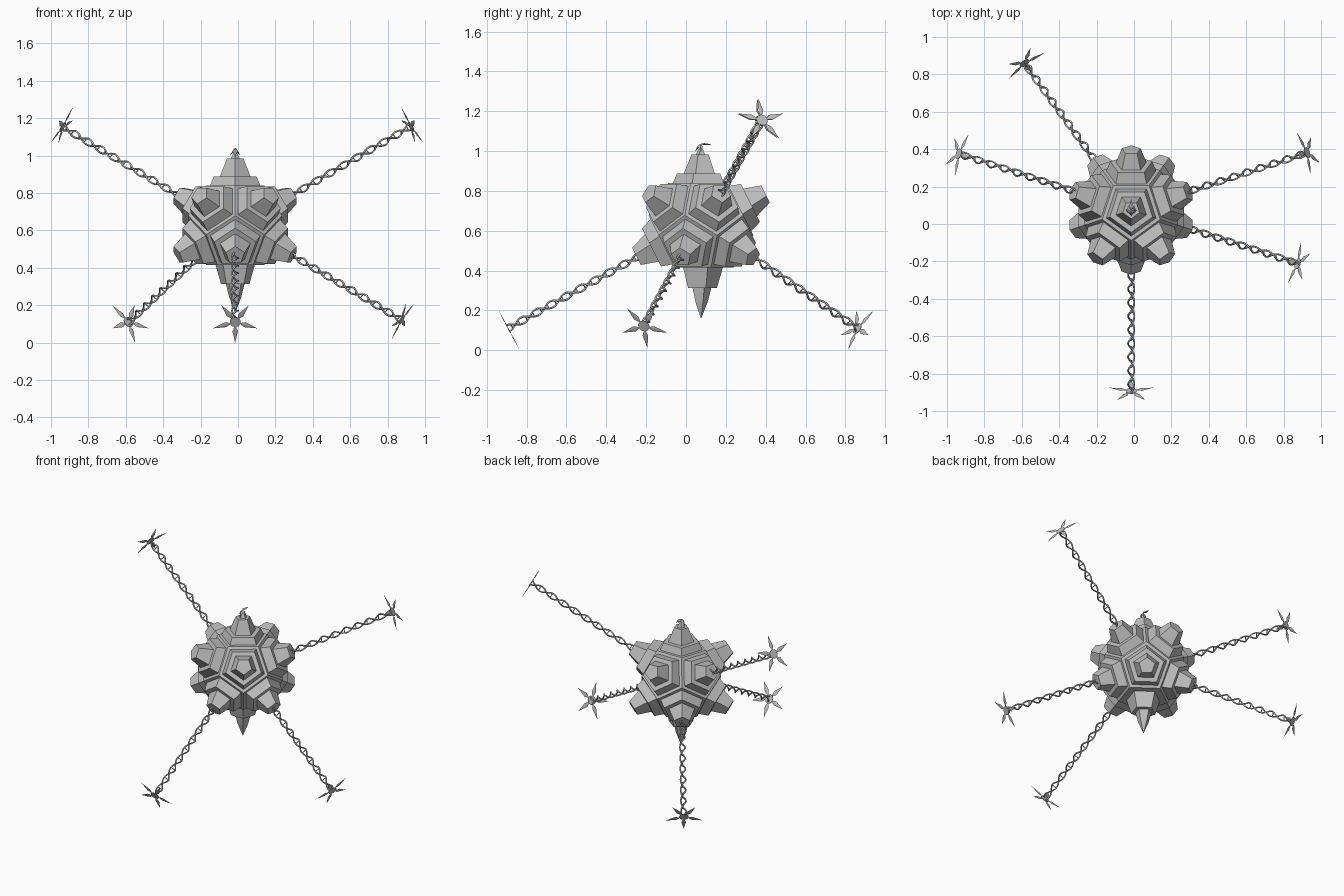
import bpy, bmesh, math
from mathutils import Vector

if "Cube" in bpy.data.objects:
    bpy.data.objects.remove(bpy.data.objects["Cube"])

CENTRE = Vector((-0.015, 0.075, 0.628))
IN_R = 0.213                       # centre to flat face of the core
FACE_R = IN_R / 1.1135 * 0.8507    # corner radius of a core face
TILT = math.atan(0.5)

grey = bpy.data.materials.new("stone grey")
grey.diffuse_color = (0.53, 0.53, 0.53, 1)
grey.use_nodes = True
grey.node_tree.nodes["Principled BSDF"].inputs["Base Color"].default_value = grey.diffuse_color


def frame(az, el):
    """Outward, up and sideways axes for a direction in degrees / radians."""
    a = math.radians(az)
    n = Vector((math.cos(el) * math.cos(a), math.cos(el) * math.sin(a), math.sin(el)))
    u = Vector((-math.sin(el) * math.cos(a), -math.sin(el) * math.sin(a), math.cos(el)))
    return n, u, n.cross(u)


def finish(bm, name):
    bmesh.ops.remove_doubles(bm, verts=bm.verts, dist=0.0008)
    bmesh.ops.recalc_face_normals(bm, faces=bm.faces)
    me = bpy.data.meshes.new(name)
    bm.to_mesh(me)
    bm.free()
    me.materials.append(grey)
    ob = bpy.data.objects.new(name, me)
    bpy.context.collection.objects.link(ob)
    return ob


def loft(bm, n, u, profile):
    """Stepped five-sided stack of (corner radius, distance) rings."""
    w = n.cross(u)
    rings = []
    for r, d in profile:
        if r == 0:
            rings.append([bm.verts.new(CENTRE + n * d)])
            continue
        rings.append([bm.verts.new(CENTRE + n * d + r * (
            u * math.cos(k * math.tau / 5) + w * math.sin(k * math.tau / 5)))
            for k in range(5)])
    for a, b in zip(rings, rings[1:]):
        for k in range(5):
            j = (k + 1) % 5
            bm.faces.new((a[k], a[j], b[0]) if len(b) == 1 else (a[k], a[j], b[j], b[k]))
    if len(rings[-1]) == 5:
        bm.faces.new(rings[-1])


# Twelve-sided core with stepped studs, crown and lower spike in one closed shell
base = [(FACE_R, IN_R), (0.14, IN_R)]
stud = base + [(0.118, 0.272), (0.085, 0.272), (0.053, 0.36)]
crown = base + [(0.12, 0.26), (0.086, 0.26), (0.047, 0.355), (0.026, 0.355), (0.0, 0.405)]
spike = [(FACE_R, IN_R), (0.11, IN_R), (0.08, 0.315), (0.052, 0.315),
         (0.034, 0.385), (0.0, 0.47)]
bm = bmesh.new()
for k in range(5):
    n, u, _ = frame(90 + 72 * k, TILT)
    loft(bm, n, -u, stud)
    n, u, _ = frame(-90 + 72 * k, -TILT)
    loft(bm, n, u, stud)
loft(bm, Vector((0, 0, 1)), Vector((0, -1, 0)), crown)
loft(bm, Vector((0, 0, -1)), Vector((0, 1, 0)), spike)
finish(bm, "studded_core")


def blade(bm, root, along, side, normal, length, width, thick):
    """Thin leaf-shaped blade with a ridge on both sides."""
    mid = root + along * length * 0.33
    a, b = bm.verts.new(root), bm.verts.new(root + along * length)
    ring = [bm.verts.new(mid + v) for v in
            (side * width, normal * thick, -side * width, -normal * thick)]
    for k in range(4):
        p, q = ring[k], ring[(k + 1) % 4]
        bm.faces.new((a, p, q))
        bm.faces.new((b, q, p))


def star(name, hub, n, u):
    """Five blades around a flat hub."""
    w = n.cross(u)
    bm = bmesh.new()
    rim = []
    for k in range(10):
        t = k * math.tau / 10
        rim.append(hub + 0.03 * (u * math.cos(t) + w * math.sin(t)))
    lo = [bm.verts.new(p - n * 0.002) for p in rim]
    hi = [bm.verts.new(p + n * 0.002) for p in rim]
    bm.faces.new(lo)
    bm.faces.new(hi)
    for k in range(10):
        j = (k + 1) % 10
        bm.faces.new((lo[k], lo[j], hi[j], hi[k]))
    for k in range(5):
        t = k * math.tau / 5
        along = u * math.cos(t) + w * math.sin(t)
        blade(bm, hub + along * 0.02, along, n.cross(along), n, 0.105, 0.015, 0.002)
    finish(bm, name)


def helix(name, start, end, u):
    """Two twisted strands joined by short rungs."""
    n = (end - start).normalized()
    u = (u - n * u.dot(n)).normalized()
    w = n.cross(u)
    length = (end - start).length
    turns, steps = 4.5, 72

    def point(t, phase):
        a = t * turns * math.tau + phase
        return start + n * length * t + 0.0165 * (u * math.cos(a) + w * math.sin(a))

    cu = bpy.data.curves.new(name, 'CURVE')
    cu.dimensions = '3D'
    cu.bevel_depth = 0.005
    cu.bevel_resolution = 1
    cu.use_fill_caps = True

    def line(points, radius=1.0):
        sp = cu.splines.new('POLY')
        sp.points.add(len(points) - 1)
        for sp_p, p in zip(sp.points, points):
            sp_p.co = (*p, 1)
            sp_p.radius = radius

    for phase in (0, math.pi):
        line([point(i / steps, phase) for i in range(steps + 1)])
    rungs = 18
    for i in range(rungs):
        t = (i + 0.5) / rungs
        line([point(t, 0), point(t, math.pi)], 0.6)
    cu.materials.append(grey)
    ob = bpy.data.objects.new(name, cu)
    bpy.context.collection.objects.link(ob)
    bpy.ops.object.select_all(action='DESELECT')
    ob.select_set(True)
    bpy.context.view_layer.objects.active = ob
    bpy.ops.object.convert(target='MESH')


# Five twisted arms, two rising and three falling, each ending in a star
arms = [(18, 1, (0.925, 0.382, 1.155)), (162, 1, (-0.937, 0.375, 1.153)),
        (-90, -1, (-0.015, -0.893, 0.11)), (-18, -1, (0.875, -0.212, 0.122)),
        (126, -1, (-0.585, 0.86, 0.11))]
for i, (az, sign, tip) in enumerate(arms):
    root = CENTRE + frame(az, sign * TILT)[0] * 0.35
    hub = Vector(tip)
    d = hub - CENTRE
    n, u, _ = frame(math.degrees(math.atan2(d.y, d.x)),
                    math.atan2(d.z, math.hypot(d.x, d.y)))
    helix("twisted_arm_%d" % (i + 1), root, hub, u)
    star("star_end_%d" % (i + 1), hub, n, u * sign)

# Small blades perched on the crown
bm = bmesh.new()
top = CENTRE + Vector((0, -0.005, 0.408))
for d, length in [((0, 1, -0.05), 0.065), ((0.6, 0.1, -0.8), 0.05),
                  ((-0.6, 0.1, -0.8), 0.05), ((0, -0.5, -0.8), 0.05)]:
    along = Vector(d).normalized()
    side = along.cross(Vector((0, 0, 1))).normalized()
    blade(bm, top, along, side, side.cross(along), length, 0.012, 0.005)
finish(bm, "crown_blades")
